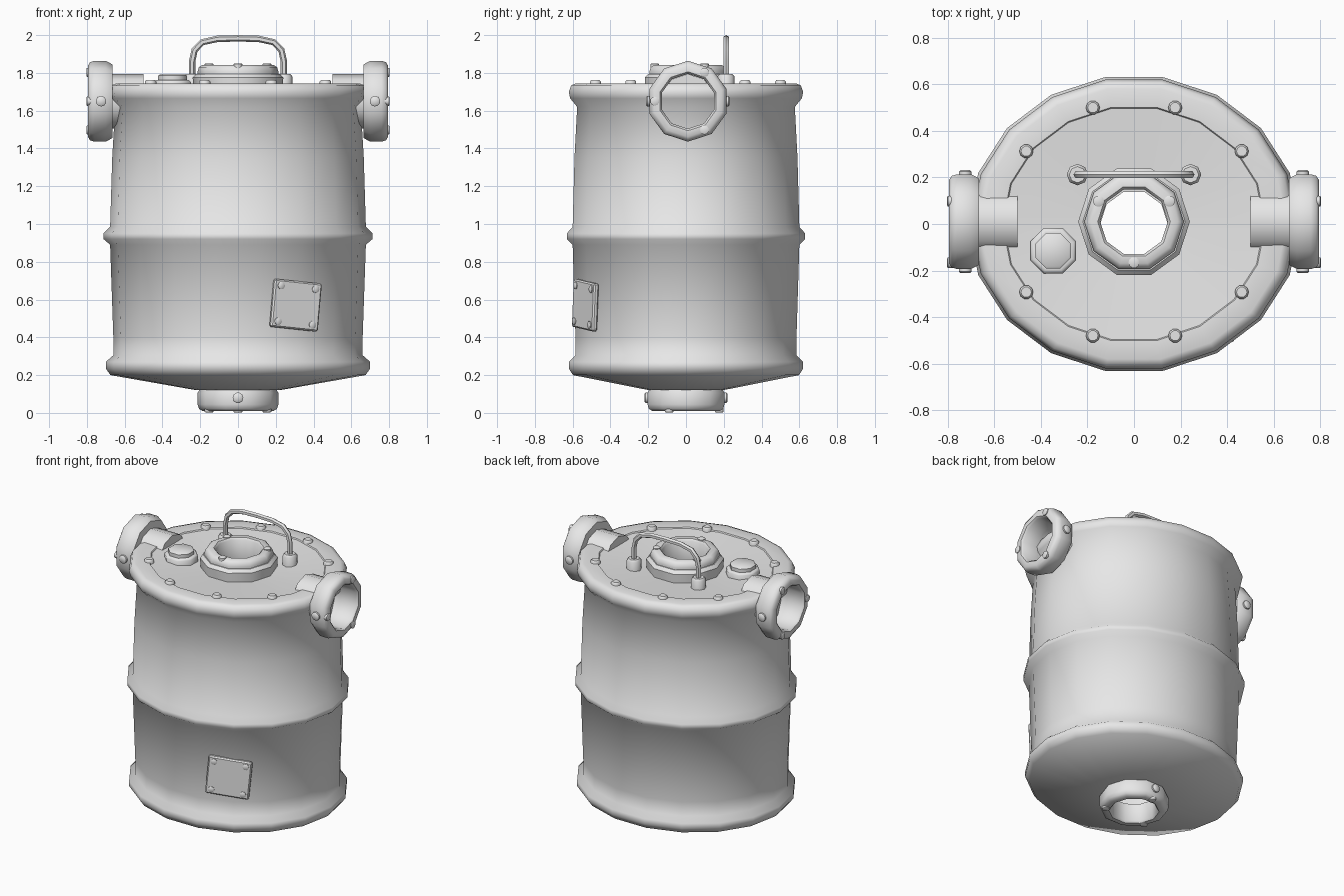
import bpy, bmesh
from math import pi, sin, cos, radians
from mathutils import Matrix, Vector

cube = bpy.data.objects.get("Cube")
if cube:
    bpy.data.objects.remove(cube, do_unlink=True)

grey = bpy.data.materials.new("plain_grey")
grey.use_nodes = True
grey.diffuse_color = (0.8, 0.8, 0.8, 1)
grey.node_tree.nodes["Principled BSDF"].inputs["Base Color"].default_value = (0.8, 0.8, 0.8, 1)

T = Matrix.Translation
CY = 0.01  # shared depth offset of the fittings


def finish(obj, angle=45):
    obj.data.materials.clear()
    obj.data.materials.append(grey)
    bpy.ops.object.select_all(action='DESELECT')
    obj.select_set(True)
    bpy.context.view_layer.objects.active = obj
    bpy.ops.object.shade_smooth_by_angle(angle=radians(angle))
    return obj


def make(name, bm, matrix=Matrix(), angle=45):
    bmesh.ops.recalc_face_normals(bm, faces=bm.faces)
    bm.transform(matrix)
    mesh = bpy.data.meshes.new(name)
    bm.to_mesh(mesh)
    bm.free()
    obj = bpy.data.objects.new(name, mesh)
    bpy.context.collection.objects.link(obj)
    return finish(obj, angle)


def lathe(name, profile, sides, matrix=Matrix(), squash=1, caps="", loop=False, angle=45):
    """Spin (radius, height) points around local z."""
    bm = bmesh.new()
    rings = [[bm.verts.new((r * cos(2 * pi * i / sides), r * squash * sin(2 * pi * i / sides), h))
              for i in range(sides)] for r, h in profile]
    pairs = list(zip(rings, rings[1:]))
    if loop:
        pairs.append((rings[-1], rings[0]))
    for a, b in pairs:
        for i in range(sides):
            j = (i + 1) % sides
            bm.faces.new((a[i], a[j], b[j], b[i]))
    if "start" in caps:
        bm.faces.new(rings[0])
    if "end" in caps:
        bm.faces.new(rings[-1])
    return make(name, bm, matrix, angle)


def bolt(name, matrix, r=0.025, h=0.015):
    lathe(name, [(r, -0.03), (r, h * 0.6), (r * 0.75, h)], 10, matrix, caps="start end")


def flange(name, matrix, side_bolts=True):
    """Round collar whose outer face lies on local z = 0."""
    lathe(name, [(0.145, -0.13), (0.145, -0.012), (0.156, 0), (0.188, 0), (0.207, -0.012),
                 (0.214, -0.035), (0.214, -0.095), (0.195, -0.13)], 10, matrix, loop=True)
    for k, a in enumerate((-90, 30, 150)):
        p = Vector((cos(radians(a)), sin(radians(a)), 0)) * 0.176
        bolt(f"{name}_face_bolt_{k}", matrix @ T(p), 0.024, 0.008)
    if side_bolts:
        for s in (-1, 1):
            turn = Matrix.Rotation(-s * pi / 2, 4, 'X')
            bolt(f"{name}_side_bolt_{s}", matrix @ T((0, s * 0.205, -0.07)) @ turn, 0.028, 0.016)


# Oval drum: underside, bottom hoop, wall, middle hoop, rim, dished lid
lathe("drum_body", [
    (0.19, 0.12), (0.22, 0.12), (0.675, 0.20), (0.70, 0.235), (0.70, 0.27), (0.66, 0.305),
    (0.66, 0.40), (0.677, 0.89), (0.712, 0.92), (0.712, 0.95), (0.677, 0.985),
    (0.666, 1.35), (0.65, 1.62), (0.692, 1.665), (0.70, 1.70), (0.685, 1.735), (0.655, 1.745),
    (0.565, 1.742), (0.56, 1.735), (0.20, 1.71)], 18, squash=0.9, angle=50)

# Lid bolts, skipping the places under the side pipes
for k in range(10):
    if k % 5:
        a = 2 * pi * k / 10
        bolt(f"lid_bolt_{k}", T((0.572 * cos(a), 0.515 * sin(a) + CY, 1.742)), 0.03, 0.02)

# Top filler neck
lathe("neck_base", [(0.15, 1.69), (0.235, 1.69), (0.24, 1.775), (0.22, 1.795), (0.15, 1.795)],
      10, T((0, CY, 0)), loop=True)
flange("top_neck", T((0, CY, 1.842)), side_bolts=False)

# Bottom outlet
flange("bottom_outlet", T((0, 0, 0.01)) @ Matrix.Rotation(pi, 4, 'X'))

# Side ports with stubs reaching over the lid
for side, s in (("left", 1), ("right", -1)):
    m = T((s * 0.795, CY, 1.65)) @ Matrix.Rotation(s * pi / 2, 4, 'Y')
    flange(side + "_port", m)
    lathe(side + "_port_stub", [(0.144, -0.295), (0.144, -0.12)], 10, m, caps="start")

# Small round cap on the lid
lathe("lid_cap", [(0.106, 1.70), (0.106, 1.752), (0.095, 1.762), (0.082, 1.762),
                  (0.082, 1.785), (0.072, 1.792)], 8,
      T((-0.347, -0.115, 0)) @ Matrix.Rotation(pi / 8, 4, 'Z'), caps="start end", angle=46)

# Carrying handle
curve = bpy.data.curves.new("handle", 'CURVE')
curve.dimensions = '3D'
curve.bevel_depth = 0.017
curve.bevel_resolution = 1
half = [(0.243, 1.76), (0.243, 1.86), (0.23, 1.92), (0.19, 1.962), (0.11, 1.98)]
path = [(-x, z) for x, z in half] + [(0, 1.983)] + half[::-1]
spline = curve.splines.new('POLY')
spline.points.add(len(path) - 1)
for point, (x, z) in zip(spline.points, path):
    point.co = (x, 0.212, z, 1)
handle = bpy.data.objects.new("handle", curve)
bpy.context.collection.objects.link(handle)
bpy.ops.object.select_all(action='DESELECT')
handle.select_set(True)
bpy.context.view_layer.objects.active = handle
bpy.ops.object.convert(target='MESH')
finish(bpy.context.view_layer.objects.active)
for s in (-1, 1):
    lathe(f"handle_foot_{s}", [(0.046, 1.69), (0.046, 1.78), (0.035, 1.793)], 8,
          T((s * 0.243, 0.212, 0)), caps="start end", angle=46)

# Riveted plate, slightly askew on the front
plate_at = T((0.305, -0.533, 0.57)) @ Matrix.Rotation(radians(24), 4, 'Z') \
    @ Matrix.Rotation(radians(-5.5), 4, 'Y').inverted() @ Matrix.Rotation(pi / 2, 4, 'X')
bm = bmesh.new()
bmesh.ops.create_cube(bm, size=1, matrix=Matrix.Diagonal((0.275, 0.255, 0.03, 1)))
bmesh.ops.bevel(bm, geom=bm.edges[:], offset=0.008, segments=1, affect='EDGES')
make("front_plate", bm, plate_at, 30)
for sx in (-1, 1):
    for sy in (-1, 1):
        bolt(f"plate_rivet_{sx}_{sy}", plate_at @ T((sx * 0.1, sy * 0.095, 0.015)), 0.02, 0.008)
